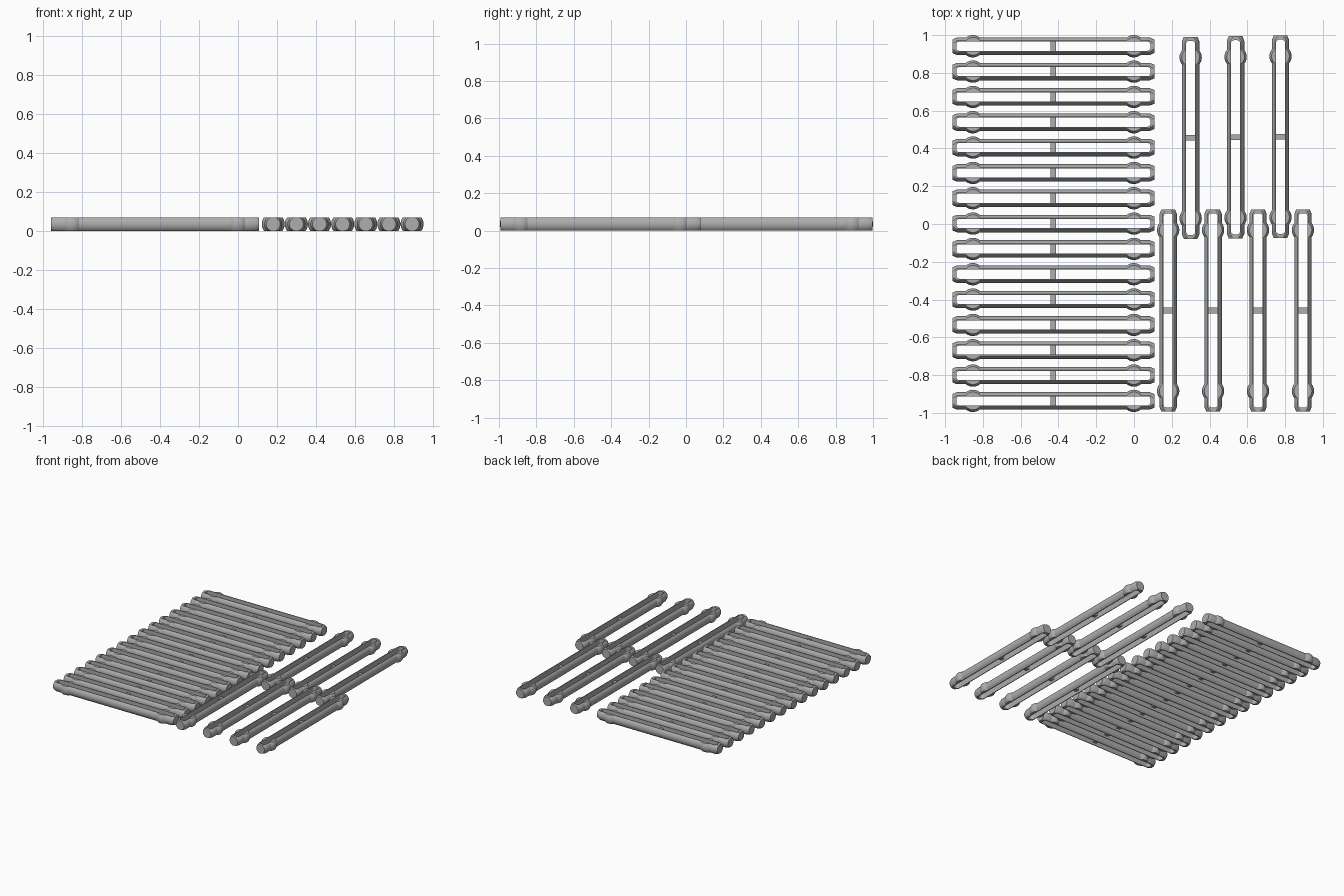
import bpy, bmesh, math
from mathutils import Vector, Matrix

if "Cube" in bpy.data.objects:
    bpy.data.objects.remove(bpy.data.objects["Cube"])

HALF_LEN, ROD_R, BULB_R, HALF_H = 0.535, 0.046, 0.059, 0.035
BULB_X = 0.426
SIDES = 32

grey = bpy.data.materials.new("plain grey")
grey.diffuse_color = (0.42, 0.42, 0.42, 1)
grey.use_nodes = True
grey.node_tree.nodes["Principled BSDF"].inputs["Base Color"].default_value = grey.diffuse_color


def add_object(name, mesh):
    ob = bpy.data.objects.new(name, mesh)
    bpy.context.collection.objects.link(ob)
    return ob


def pin_profile():
    """(x, radius) from the left tip to the right tip, with two round bulbs."""
    half = []
    a0 = math.asin(ROD_R / BULB_R)
    for i in range(9):
        a = a0 + (math.pi - 2 * a0) * i / 8
        half.append((BULB_X + BULB_R * math.cos(a), BULB_R * math.sin(a)))
    right = [(HALF_LEN, 0.036), (HALF_LEN - 0.024, ROD_R)] + half
    return [(-x, r) for x, r in right] + right[::-1]


def pin_body():
    """Turned rod, with flats cut on its top and bottom."""
    bm = bmesh.new()
    rings = []
    for x, r in pin_profile():
        rings.append([bm.verts.new((x, r * math.cos(t), r * math.sin(t)))
                      for t in (2 * math.pi * k / SIDES for k in range(SIDES))])
    for a, b in zip(rings, rings[1:]):
        for k in range(SIDES):
            n = (k + 1) % SIDES
            bm.faces.new((a[k], a[n], b[n], b[k]))
    bm.faces.new(rings[0])
    bm.faces.new(rings[-1])
    for s in (1, -1):
        cut = bmesh.ops.bisect_plane(
            bm, geom=bm.verts[:] + bm.edges[:] + bm.faces[:], dist=1e-6,
            plane_co=(0, 0, s * HALF_H), plane_no=(0, 0, s), clear_outer=True)
        edges = [e for e in cut["geom_cut"] if isinstance(e, bmesh.types.BMEdge)]
        bmesh.ops.holes_fill(bm, edges=edges, sides=0)
    bmesh.ops.recalc_face_normals(bm, faces=bm.faces)
    mesh = bpy.data.meshes.new("pin_body")
    bm.to_mesh(mesh)
    bm.free()
    return mesh


def slot_cutter():
    """Upright prism with rounded corners."""
    hx, hy, r = 0.514, 0.024, 0.016
    bm = bmesh.new()
    verts = []
    for q, (sx, sy) in enumerate(((1, 1), (-1, 1), (-1, -1), (1, -1))):
        for i in range(5):
            a = math.pi / 2 * (q + i / 4)
            verts.append(bm.verts.new((sx * (hx - r) + r * math.cos(a),
                                       sy * (hy - r) + r * math.sin(a), -0.1)))
    face = bm.faces.new(verts)
    ext = bmesh.ops.extrude_face_region(bm, geom=[face])
    bmesh.ops.translate(bm, vec=(0, 0, 0.2),
                        verts=[v for v in ext["geom"] if isinstance(v, bmesh.types.BMVert)])
    bmesh.ops.recalc_face_normals(bm, faces=bm.faces)
    mesh = bpy.data.meshes.new("slot_cutter")
    bm.to_mesh(mesh)
    bm.free()
    return mesh


# Slotted pin, made once and shared by all copies
master = add_object("pin_master", pin_body())
cutter = add_object("slot_cutter", slot_cutter())
cutter.hide_render = True
mod = master.modifiers.new("slot", 'BOOLEAN')
mod.operation, mod.solver, mod.object = 'DIFFERENCE', 'EXACT', cutter
bpy.context.view_layer.update()
deps = bpy.context.evaluated_depsgraph_get()
pin_mesh = bpy.data.meshes.new_from_object(master.evaluated_get(deps))
pin_mesh.name = "slotted_pin"
bpy.data.objects.remove(master)
bpy.data.objects.remove(cutter)
pin_mesh.materials.clear()
pin_mesh.materials.append(grey)

# Small bridge across the middle of the slot
bm = bmesh.new()
bmesh.ops.create_cube(bm, size=1, matrix=Matrix.Diagonal((0.03, 0.052, 0.03, 1)))
bar_mesh = bpy.data.meshes.new("crossbar")
bm.to_mesh(bar_mesh)
bm.free()
bar_mesh.materials.append(grey)


def place_pin(label, x, y, turn=0):
    for part, mesh in (("pin", pin_mesh), ("crossbar", bar_mesh)):
        ob = add_object(f"{part}_{label}", mesh)
        ob.location = (x, y, HALF_H)
        ob.rotation_euler.z = turn
    return ob


# Left block: fifteen pins lying across
for i in range(15):
    place_pin(f"across_{i + 1}", -0.427, 0.941 - i * 0.1341)

# Right block: seven pins lying lengthwise, staggered
for i in range(7):
    y = -0.458 if i % 2 == 0 else 0.456 + 0.003 * (i - 1) / 2
    place_pin(f"lengthwise_{i + 1}", 0.181 + i * 0.1189, y, math.pi / 2)

# Smooth the round surfaces, keep the cut edges sharp
first = bpy.data.objects["pin_across_1"]
bpy.context.view_layer.objects.active = first
first.select_set(True)
bpy.ops.object.shade_smooth_by_angle(angle=math.radians(25))
first.select_set(False)
